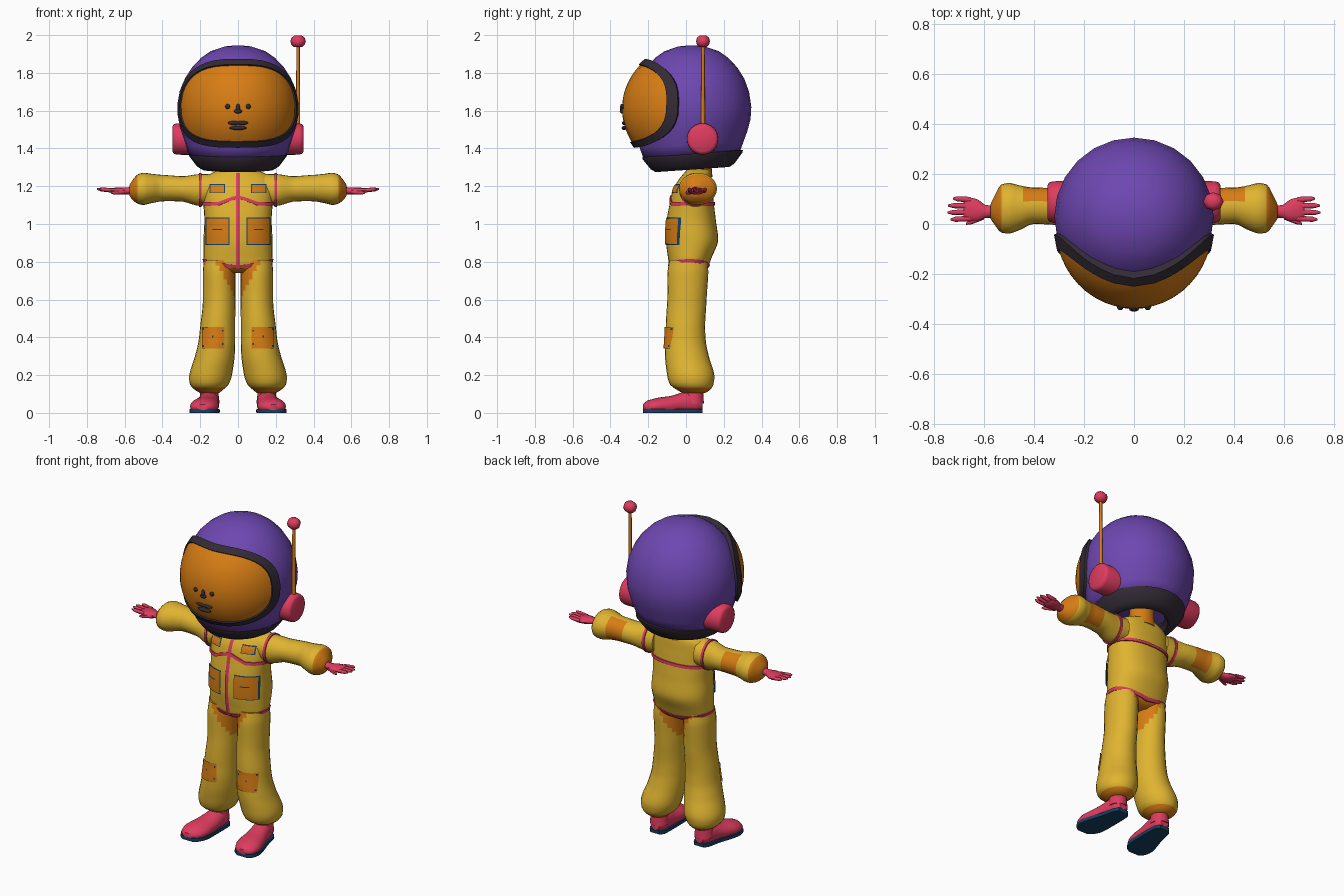
import bpy, bmesh, math
from math import sin, cos, pi, radians

if "Cube" in bpy.data.objects:
    bpy.data.objects.remove(bpy.data.objects["Cube"])

def material(name, rgb):
    m = bpy.data.materials.new(name)
    m.diffuse_color = (*rgb, 1)
    m.use_nodes = True
    m.node_tree.nodes["Principled BSDF"].inputs["Base Color"].default_value = m.diffuse_color
    return m

YELLOW = material("suit yellow", (0.745, 0.456, 0.030))
ORANGE = material("orange", (0.68, 0.205, 0.007))
PINK = material("pink", (0.73, 0.045, 0.114))
PURPLE = material("purple", (0.155, 0.063, 0.44))
DARK = material("charcoal", (0.034, 0.024, 0.036))
BLUE = material("navy blue", (0.007, 0.053, 0.127))

def grid(name, rows, mats, closed=True, caps=False, loop=False, rule=None,
         mirror=False, recalc=True, angle=45):
    """Skin rows of points into one mesh object."""
    bm = bmesh.new()
    vs = [[bm.verts.new(p) for p in r] for r in rows]
    n = len(rows[0])
    for i in range(len(vs) if loop else len(vs) - 1):
        a, b = vs[i], vs[(i + 1) % len(vs)]
        for j in range(n if closed else n - 1):
            k = (j + 1) % n
            bm.faces.new((a[j], b[j], b[k], a[k]))
    if caps:
        bm.faces.new(vs[0])
        bm.faces.new(vs[-1])
    bmesh.ops.remove_doubles(bm, verts=bm.verts, dist=1e-5)
    if recalc:
        bmesh.ops.recalc_face_normals(bm, faces=bm.faces)
    for f in bm.faces:
        f.smooth = True
        if rule:
            f.material_index = rule(f.calc_center_median())
    me = bpy.data.meshes.new(name)
    bm.to_mesh(me)
    bm.free()
    me.set_sharp_from_angle(angle=radians(angle))
    for m in mats:
        me.materials.append(m)
    ob = bpy.data.objects.new(name, me)
    bpy.context.collection.objects.link(ob)
    if mirror:
        ob.modifiers.new("mirror", 'MIRROR').use_mirror_merge = False
    return ob

def interp(keys, h):
    """Smooth monotone interpolation of the section table at h."""
    i = 0
    while i < len(keys) - 2 and h > keys[i + 1][0]:
        i += 1
    def slope(k, c):
        return (keys[k + 1][c] - keys[k][c]) / (keys[k + 1][0] - keys[k][0])
    def tangent(k, c):
        if k == 0: return slope(0, c)
        if k == len(keys) - 1: return slope(k - 1, c)
        a, b = slope(k - 1, c), slope(k, c)
        return 0 if a * b <= 0 else 2 * a * b / (a + b)
    d = keys[i + 1][0] - keys[i][0]
    u = min(max((h - keys[i][0]) / d, 0), 1)
    return [(2*u**3 - 3*u*u + 1) * keys[i][c] + (3*u*u - 2*u**3) * keys[i + 1][c]
            + d * ((u**3 - 2*u*u + u) * tangent(i, c) + (u**3 - u*u) * tangent(i + 1, c))
            for c in range(1, 5)]

def spow(v, e):
    return math.copysign(abs(v) ** e, v)

def surface(keys, axis='z', p=2.0):
    """Point on a lofted body from angle t, height h and offset."""
    def s(t, h, off=0):
        a, b, ra, rb = interp(keys, h)
        u = a + (ra + off) * spow(cos(t), 2 / p)
        v = b + (rb + off) * spow(sin(t), 2 / p)
        return {'z': (u, v, h), 'x': (h, u, v), 'y': (u, h, v)}[axis]
    return s

def loft(name, keys, mats, axis='z', p=2.0, seg=24, n=0, warp=None, **kw):
    keys = sorted(keys)
    s = surface(keys, axis, p)
    lo, hi = keys[0][0], keys[-1][0]
    hs = [lo + (hi - lo) * i / n for i in range(n + 1)] if n else [k[0] for k in keys]
    rows = [[s(2 * pi * j / seg, h) for j in range(seg)] for h in hs]
    if warp:
        rows = [[warp(*q) for q in r] for r in rows]
    grid(name, rows, mats, caps=True, **kw)
    return s

def seam(name, s, height, w=0.018, seg=48, **kw):
    """Raised piping band running round a lofted body."""
    prof = [(-w/2, -0.004), (-w/2, 0.006), (w/2, 0.006), (w/2, -0.004)]
    rows = [[s(2*pi*j/seg, height(2*pi*j/seg) + dh, off) for dh, off in prof] for j in range(seg)]
    grid(name, rows, [PINK], loop=True, **kw)

def patch(name, s, keys, p, x0, x1, z0, z1, off, mat, mirror=True, nx=8, nz=8):
    """Thin plate lying on the front of a lofted body."""
    rows = []
    for i in range(nx + 1):
        row = []
        for j in range(nz + 1):
            x, z = x0 + (x1 - x0) * i / nx, z0 + (z1 - z0) * j / nz
            a, b, ra, rb = interp(keys, z)
            c = max(-1, min(1, (x - a) / (ra + off)))
            row.append(s(-math.acos(spow(c, p / 2)), z, off))
        rows.append(row)
    grid(name, rows, [mat], closed=False, mirror=mirror, recalc=False)

def ball(name, c, r, mat, mirror=False, seg=12, rings=8):
    rows = [[(c[0] + r[0]*sin(pi*i/rings)*cos(2*pi*j/seg), c[1] + r[1]*sin(pi*i/rings)*sin(2*pi*j/seg),
              c[2] + r[2]*cos(pi*i/rings)) for j in range(seg)] for i in range(1, rings)]
    grid(name, rows, [mat], caps=True, mirror=mirror, angle=60)

# Torso
T = [(.74, 0, .015, .09, .06), (.77, 0, .015, .165, .10), (.82, 0, .02, .182, .115),
     (.92, 0, .032, .182, .138), (1.02, 0, .028, .178, .13), (1.10, 0, .03, .183, .118),
     (1.18, 0, .035, .190, .105), (1.24, 0, .05, .175, .085), (1.27, 0, .06, .14, .07),
     (1.29, 0, .065, .075, .06)]
torso = loft("torso", T, [YELLOW, ORANGE], p=2.3, seg=32, n=40,
             rule=lambda c: int(c.z < .765 and abs(c.x) < .1))
loft("neck", [(1.25, 0, .07, .085, .07), (1.31, 0, .07, .07, .065), (1.42, 0, .06, .07, .07)], [ORANGE])

# Suit piping and pockets
seam("yoke_seam", torso, lambda t: 1.108 + (.035 * max(0, 1 - abs(cos(t)) / .5) if sin(t) < 0 else 0))
seam("hip_seam", torso, lambda t: .772 + .033 * abs(cos(t)) ** 1.2)
patch("front_seam", torso, T, 2.3, -.011, .011, .77, 1.27, .006, PINK, mirror=False, nx=2, nz=24)
for name, x0, x1, z0, z1 in (("waist_pocket", .05, .168, .895, 1.03),
                             ("chest_pocket", .075, .145, 1.168, 1.207)):
    patch(name + "_edge", torso, T, 2.3, x0 - .005, x1 + .005, z0 - .005, z1 + .005, .005, BLUE)
    patch(name, torso, T, 2.3, x0, x1, z0, z1, .008, ORANGE)
patch("waist_pocket_flap_line", torso, T, 2.3, .085, .135, .968, .974, .0095, BLUE, nz=1)

# Legs
L = [(.105, .15, .042, .05, .06), (.12, .154, .04, .072, .085), (.15, .152, .03, .102, .115),
     (.20, .145, .025, .113, .125), (.30, .123, .005, .105, .116), (.38, .112, -.003, .097, .108),
     (.45, .108, -.003, .093, .104), (.60, .100, .005, .086, .104), (.74, .100, .01, .086, .108),
     (.81, .095, .012, .085, .10)]
leg = loft("leg", L, [YELLOW, ORANGE], n=48, mirror=True,
           rule=lambda c: int(c.z < .13 or (c.z > .62 and c.x < .02 + (c.z - .62) * .55)))
patch("knee_patch", leg, L, 2, .072, .19, .34, .455, .006, ORANGE)
for i, (x, z) in enumerate(((.078, .43), (.078, .36), (.13, .40), (.18, .35), (.18, .44))):
    patch(f"knee_stitch_{i}", leg, L, 2, x, x + .008, z, z + .01, .008, BLUE, nx=1, nz=1)

# Shoes
F = [(-.228, .186, .03, .03, .015), (-.205, .184, .03, .06, .035), (-.15, .178, .035, .076, .045),
     (-.08, .168, .04, .068, .05), (-.02, .158, .05, .058, .058), (.03, .153, .055, .052, .065),
     (.07, .15, .055, .045, .055), (.088, .15, .05, .028, .03)]
loft("shoe", F, [PINK], axis='y', n=16, mirror=True, warp=lambda x, y, z: (x, y, max(z, .015)))
loft("sole", [(y, a, .01, r + .004, .06) for y, a, b, r, q in F], [BLUE], axis='y', n=16, p=3,
     mirror=True, warp=lambda x, y, z: (x, y, min(max(z, 0), .02)))
loft("ankle", [(.05, .152, .04, .055, .055), (.09, .152, .04, .05, .052), (.14, .15, .04, .046, .05)],
     [PINK], mirror=True)

# Arms
A = [(.14, .05, 1.185, .08, .08), (.20, .05, 1.18, .08, .084), (.30, .068, 1.186, .073, .067),
     (.40, .073, 1.19, .073, .07), (.46, .065, 1.188, .09, .078), (.50, .063, 1.186, .101, .085),
     (.53, .062, 1.185, .097, .078), (.56, .055, 1.18, .055, .05), (.575, .05, 1.178, .028, .028)]
arm = loft("arm", A, [YELLOW, ORANGE], axis='x', n=40, mirror=True,
           rule=lambda c: int(c.x > .527 or (.335 < c.x < .44 and c.y > .088)))
seam("shoulder_seam", arm, lambda t: .2, w=.015, mirror=True)

# Hands
loft("palm", [(.56, .05, 1.178, .025, .022), (.59, .05, 1.175, .025, .018), (.63, .055, 1.174, .045, .019),
              (.67, .06, 1.176, .047, .014), (.682, .06, 1.177, .035, .007)], [PINK], axis='x',
     seg=12, n=10, mirror=True)
def finger(name, x0, x1, y0, y1, z0, z1, r):
    loft(name, [(x0, y0, z0, r, r), (x0 * .25 + x1 * .75, y0 * .25 + y1 * .75, z0 * .25 + z1 * .75, r * .9, r * .9),
                (x1, y1, z1, r * .35, r * .35)], [PINK], axis='x', seg=8, mirror=True)
for i, (y, tip) in enumerate(((.022, .735), (.047, .747), (.072, .745), (.097, .725))):
    finger(f"finger_{i}", .655, tip, y, y + (y - .055) * .12, 1.176, 1.185, .0115)
finger("thumb", .6, .672, .03, .001, 1.17, 1.165, .012)

# Helmet shell with a tilted lower rim
def tilt(x, y, z):
    return (x, y, z + .07 * (y - .03) * max(0, min(1, (1.6 - z) / .2)))
H = [(1.945, .02), (1.94, .07), (1.915, .145), (1.88, .195), (1.83, .243), (1.77, .281), (1.70, .307),
     (1.62, .319), (1.55, .315), (1.48, .298), (1.42, .278), (1.365, .258)]
loft("helmet_shell", [(z, 0, .03, r, r * .99) for z, r in H], [PURPLE], warp=tilt, angle=80)
R = [(1.40, .20), (1.32, .15), (1.288, .17), (1.288, .195), (1.305, .222), (1.36, .264), (1.372, .266), (1.376, .25)]
grid("helmet_rim", [[tilt(r * .98 * cos(2*pi*j/24), .035 + r * sin(2*pi*j/24), z) for j in range(24)]
                    for z, r in R], [DARK], caps=True, angle=35)

# Visor and frame on a bulging sphere patch
def visor_pt(t, a, k=1.0):
    th = radians(76) * t * spow(cos(a), .7)
    dz = .028 + .205 * t * spow(sin(a), .7)
    r = math.sqrt(1 - (dz / .325) ** 2)
    return (k * .312 * r * sin(th), -.01 - k * .325 * r * cos(th), 1.61 + k * dz)
SEG = 40
grid("visor", [[visor_pt(i / 10, 2*pi*j/SEG, 1.01) for j in range(SEG)] for i in range(11)],
     [ORANGE], recalc=False, angle=80)
grid("visor_frame", [[visor_pt(t, 2*pi*j/SEG, k) for j in range(SEG)]
                     for t, k in ((.97, .98), (.97, 1.035), (1.11, 1.035), (1.14, .94))],
     [DARK], loop=True, angle=40)

# Face details on the visor
ball("eye", (.055, -.333, 1.622), (.013, .012, .013), DARK, mirror=True)
ball("nose_bridge", (0, -.338, 1.612), (.011, .012, .026), DARK)
ball("nose_tip", (0, -.339, 1.597), (.021, .012, .012), DARK)
ball("upper_lip", (.02, -.327, 1.535), (.034, .012, .011), DARK, mirror=True)
ball("lower_lip", (0, -.327, 1.508), (.045, .014, .011), DARK)

# Ear pods and antenna
loft("ear_pod", [(.22, .088, 1.45, .085, .085), (.325, .088, 1.45, .083, .083), (.34, .088, 1.45, .078, .078),
                 (.347, .088, 1.45, .066, .066)], [PINK], axis='x', mirror=True)
loft("antenna_rod", [(1.48, .318, .09, .011, .011), (1.96, .318, .09, .009, .009)], [ORANGE], seg=8)
ball("antenna_tip", (.318, .09, 1.967), (.041, .037, .0355), PINK, seg=8, rings=6)
